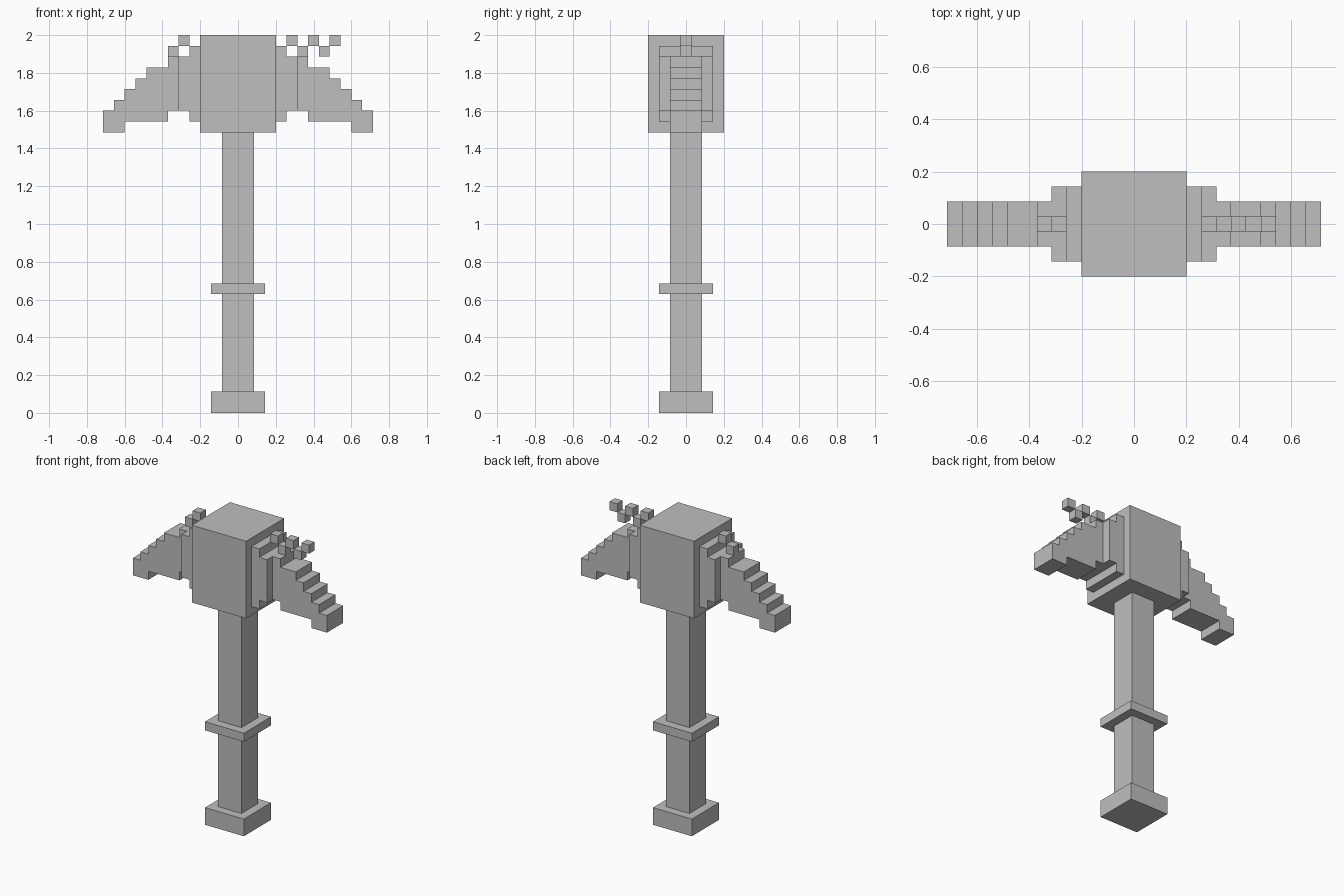
import bpy
import bmesh

U = 2 / 35  # one voxel

cube = bpy.data.objects.get("Cube")
if cube:
    bpy.data.objects.remove(cube, do_unlink=True)

grey = bpy.data.materials.new("plain_grey")
grey.use_nodes = True
colour = (0.52, 0.52, 0.52, 1)
grey.diffuse_color = colour
grey.node_tree.nodes["Principled BSDF"].inputs["Base Color"].default_value = colour


def prism(name, profile, half_depth):
    """Extrude an (x, z) outline, in voxels, along y."""
    bm = bmesh.new()
    face = bm.faces.new([bm.verts.new((x * U, -half_depth * U, z * U)) for x, z in profile])
    out = bmesh.ops.extrude_face_region(bm, geom=[face])
    moved = [v for v in out["geom"] if isinstance(v, bmesh.types.BMVert)]
    bmesh.ops.translate(bm, verts=moved, vec=(0, 2 * half_depth * U, 0))
    bmesh.ops.recalc_face_normals(bm, faces=bm.faces)
    mesh = bpy.data.meshes.new(name)
    bm.to_mesh(mesh)
    bm.free()
    mesh.materials.append(grey)
    obj = bpy.data.objects.new(name, mesh)
    bpy.context.collection.objects.link(obj)
    return obj


def box(name, x0, x1, z0, z1, half_depth):
    return prism(name, [(x0, z0), (x1, z0), (x1, z1), (x0, z1)], half_depth)


# Handle
box("pommel", -2.5, 2.5, 0, 2, 2.5)
box("lower_handle", -1.5, 1.5, 2, 11, 1.5)
box("handle_ring", -2.5, 2.5, 11, 12, 2.5)
box("upper_handle", -1.5, 1.5, 12, 26, 1.5)

# Head
box("head_block", -3.5, 3.5, 26, 35, 3.5)

# Stepped collars and picks on both sides
collar = [(3.5, 27), (4.5, 27), (4.5, 28), (5.5, 28), (5.5, 33), (4.5, 33), (4.5, 34), (3.5, 34)]
pick = [(5.5, 28), (6.5, 28), (6.5, 27), (10.5, 27), (10.5, 26), (12.5, 26), (12.5, 28)]
left_edge = 12.5
for top, next_edge in zip(range(28, 33), (11.5, 10.5, 9.5, 8.5, 6.5)):
    pick += [(next_edge, top), (next_edge, top + 1)]
pick.append((5.5, 33))

# Small floating cubes zigzag outward, more of them on the left
for side, sign, count in (("left", 1, 5), ("right", -1, 2)):
    prism(side + "_collar", [(sign * x, z) for x, z in collar], 2.5)
    prism(side + "_pick", [(sign * x, z) for x, z in pick], 1.5)
    for i in range(count):
        x, z = 4.5 + i, 34 - i % 2
        box(f"{side}_spark_{i + 1}", sign * x, sign * (x + 1), z, z + 1, 0.5)
